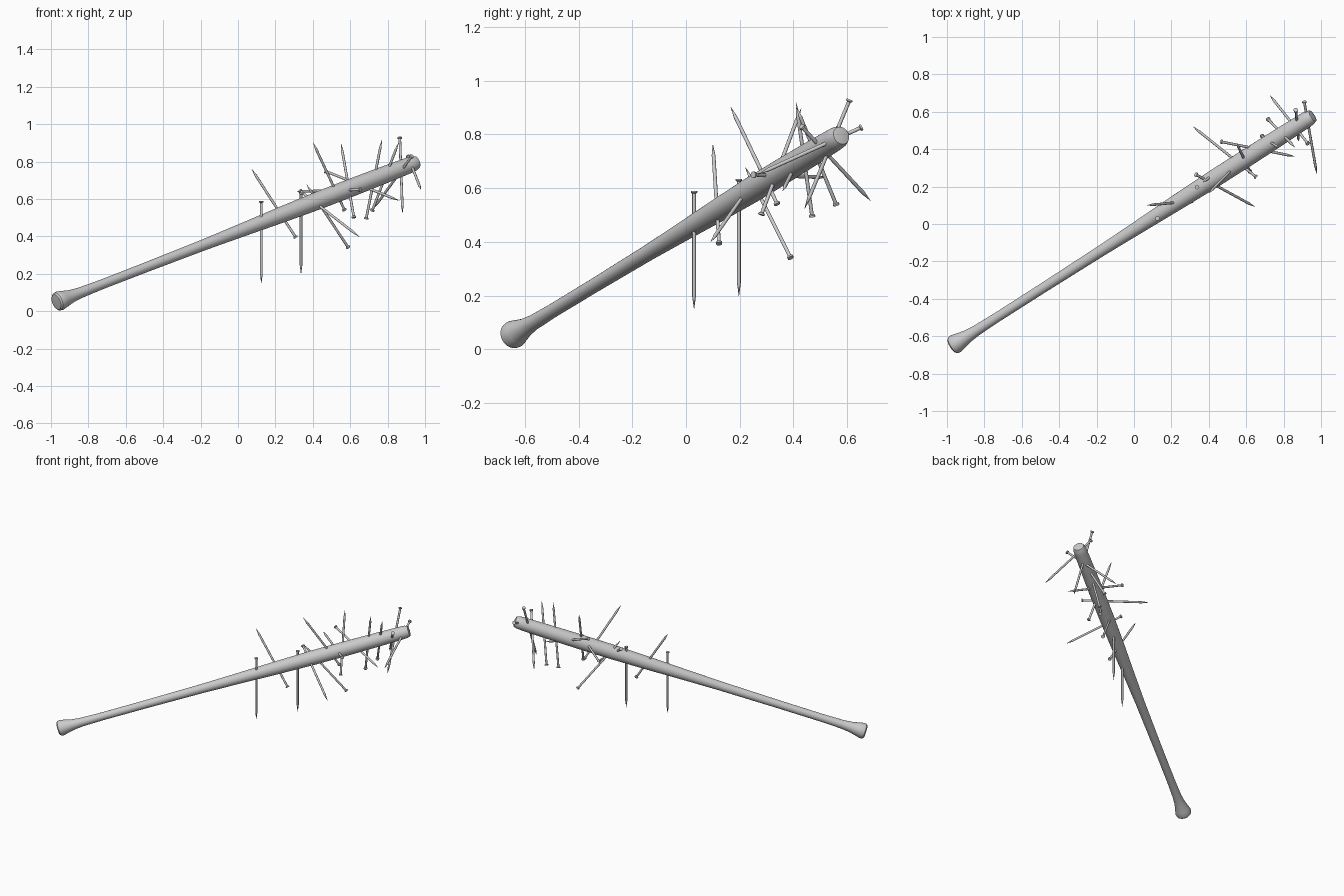
import bpy, bmesh
from math import sin, cos, pi, radians
from mathutils import Vector


def lathe(name, start, end, profile, sides):
    """Revolve (distance, radius) points around the line from start to end."""
    start, end = Vector(start), Vector(end)
    rot = (end - start).to_track_quat('Z', 'Y')
    bm = bmesh.new()
    rings = []
    for s, r in profile:
        if r == 0:
            rings.append([bm.verts.new(start + rot @ Vector((0, 0, s)))])
        else:
            rings.append([bm.verts.new(start + rot @ Vector((r * cos(2 * pi * i / sides),
                                                             r * sin(2 * pi * i / sides), s)))
                          for i in range(sides)])
    for a, b in zip(rings, rings[1:]):
        for i in range(sides):
            quad = [a[i % len(a)], a[(i + 1) % len(a)], b[(i + 1) % len(b)], b[i % len(b)]]
            bm.faces.new(list(dict.fromkeys(quad)))
    bmesh.ops.recalc_face_normals(bm, faces=bm.faces)
    mesh = bpy.data.meshes.new(name)
    bm.to_mesh(mesh)
    bm.free()
    obj = bpy.data.objects.new(name, mesh)
    bpy.context.collection.objects.link(obj)
    bpy.ops.object.select_all(action='DESELECT')
    obj.select_set(True)
    bpy.context.view_layer.objects.active = obj
    bpy.ops.object.shade_smooth_by_angle(angle=radians(35))
    return obj


# Bat: flared knob, thin handle, swelling barrel, rounded end
bat_profile = [(-0.004, 0), (0, 0.042), (0.008, 0.05), (0.025, 0.052), (0.05, 0.046),
               (0.1, 0.035), (0.16, 0.029), (0.3, 0.026), (0.6, 0.0265), (1.0, 0.030),
               (1.25, 0.036), (1.5, 0.043), (1.75, 0.048), (2.0, 0.048), (2.2, 0.046),
               (2.36, 0.043), (2.385, 0.041), (2.405, 0.034), (2.412, 0)]
lathe("bat", (-0.972, -0.652, 0.049), (0.970, 0.588, 0.802), bat_profile, 40)

# Nails hammered through the barrel: (head, tip)
nails = [
    ((0.125, 0.03, 0.59), (0.125, 0.03, 0.147)),
    ((0.337, 0.197, 0.635), (0.337, 0.197, 0.195)),
    ((0.31, 0.123, 0.393), (0.07, 0.10, 0.765)),
    ((0.57, 0.34, 0.54), (0.40, 0.165, 0.905)),
    ((0.62, 0.28, 0.50), (0.55, 0.43, 0.90)),
    ((0.59, 0.39, 0.34), (0.365, 0.22, 0.68)),
    ((0.33, 0.265, 0.645), (0.65, 0.09, 0.397)),
    ((0.655, 0.25, 0.65), (0.31, 0.525, 0.64)),
    ((0.465, 0.44, 0.75), (0.865, 0.36, 0.59)),
    ((0.91, 0.655, 0.827), (0.978, 0.265, 0.65)),
    ((0.865, 0.61, 0.93), (0.88, 0.44, 0.52)),
    ((0.93, 0.43, 0.83), (0.725, 0.69, 0.55)),
    ((0.685, 0.47, 0.493), (0.77, 0.41, 0.92)),
    ((0.717, 0.56, 0.537), (0.86, 0.41, 0.905)),
]
for n, (head, tip) in enumerate(nails, 1):
    length = (Vector(tip) - Vector(head)).length
    nail_profile = [(0, 0), (0, 0.012), (0.007, 0.012), (0.010, 0.007),
                    (length - 0.05, 0.007), (length, 0)]
    lathe(f"nail_{n:02d}", head, tip, nail_profile, 12)
